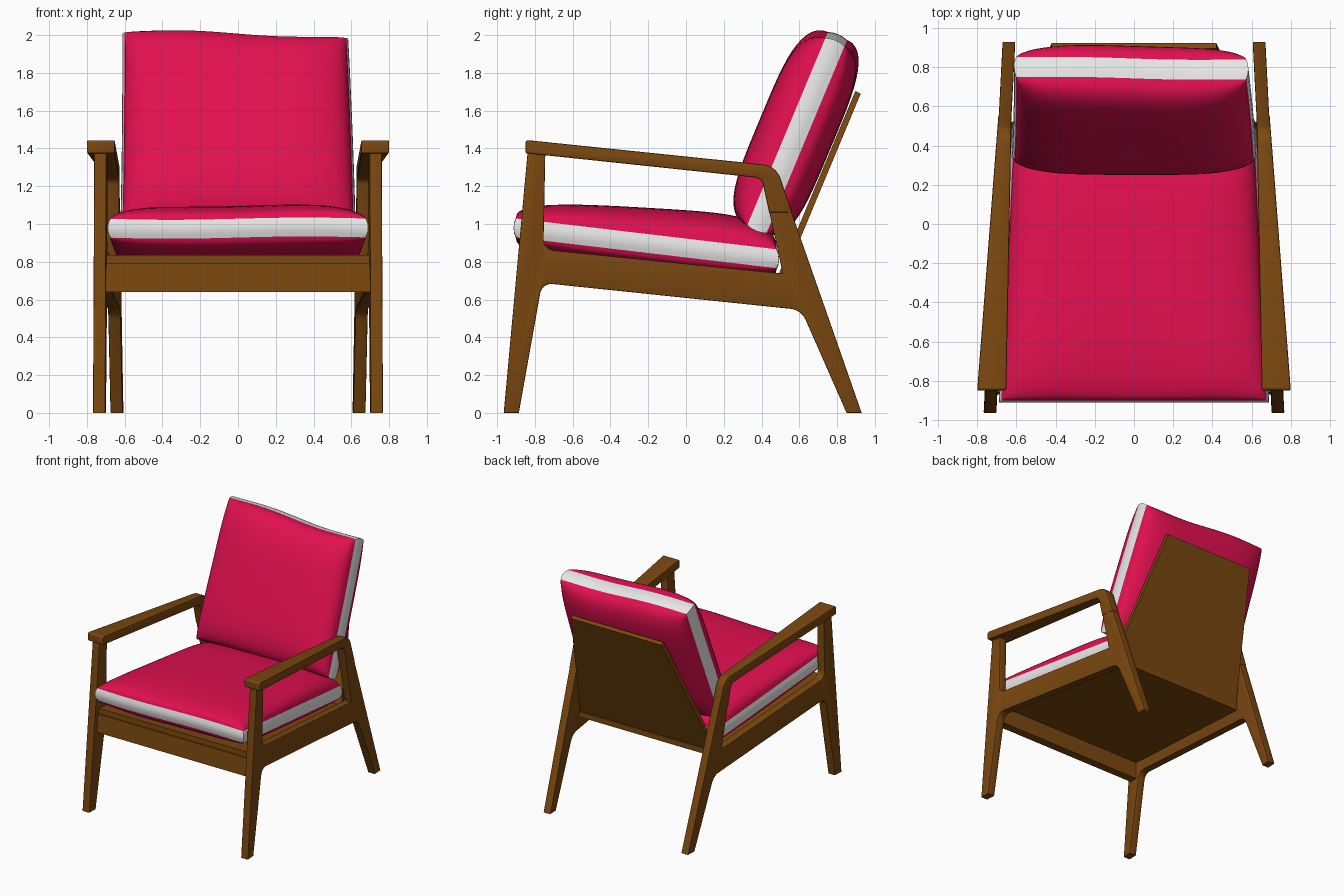
import bpy, bmesh, math
from mathutils import Vector

if "Cube" in bpy.data.objects:
    bpy.data.objects.remove(bpy.data.objects["Cube"])


def material(name, rgb):
    m = bpy.data.materials.new(name)
    m.diffuse_color = (*rgb, 1)
    m.use_nodes = True
    m.node_tree.nodes["Principled BSDF"].inputs["Base Color"].default_value = m.diffuse_color
    return m


WOOD = material("brown wood", (0.20, 0.065, 0.005))
RED = material("crimson fabric", (0.75, 0.005, 0.08))
WHITE = material("white piping", (0.8, 0.8, 0.8))


def finish(name, bm, mats, angle=35):
    bmesh.ops.recalc_face_normals(bm, faces=bm.faces)
    me = bpy.data.meshes.new(name)
    bm.to_mesh(me)
    bm.free()
    for m in mats:
        me.materials.append(m)
    me.shade_smooth()
    me.set_sharp_from_angle(angle=math.radians(angle))
    ob = bpy.data.objects.new(name, me)
    bpy.context.collection.objects.link(ob)
    return ob


def rounded(points, n=7):
    """Polygon of (y, z, radius) with filleted corners."""
    out = []
    for i, (y, z, r) in enumerate(points):
        p = Vector((y, z))
        if r == 0:
            out.append(p)
            continue
        a = (Vector(points[i - 1][:2]) - p).normalized()
        b = (Vector(points[(i + 1) % len(points)][:2]) - p).normalized()
        half = a.angle(b) / 2
        c = p + (a + b).normalized() * r / math.sin(half)
        t = r / math.tan(half)
        s, e = p + a * t - c, p + b * t - c
        for k in range(n + 1):
            f = k / n
            d = (s * (1 - f) + e * f).normalized()
            out.append(c + d * r)
    return out


def profile_solid(name, loops, x_range, bevel):
    """Extrude side-view loops; x_range(y) gives the inner and outer x. Built on both sides."""
    cu = bpy.data.curves.new("profile", 'CURVE')
    cu.dimensions = '2D'
    cu.fill_mode = 'BOTH'
    cu.extrude = 1 - bevel * 20
    cu.bevel_depth = bevel
    cu.bevel_resolution = 1
    cu.offset = -bevel
    for loop in loops:
        sp = cu.splines.new('POLY')
        pts = rounded(loop)
        sp.points.add(len(pts) - 1)
        for q, p in zip(sp.points, pts):
            q.co = (p.x, p.y, 0, 1)
        sp.use_cyclic_u = True
    tmp = bpy.data.objects.new("profile", cu)
    bpy.context.collection.objects.link(tmp)
    bpy.context.view_layer.update()
    me = bpy.data.meshes.new_from_object(tmp.evaluated_get(bpy.context.evaluated_depsgraph_get()))
    top = max(v.co.z for v in me.vertices)
    flat = cu.extrude
    for side, label in ((1, "right"), (-1, "left")):
        bm = bmesh.new()
        bm.from_mesh(me)
        for v in bm.verts:
            y, z, w = v.co
            a, b = x_range(y)
            half = (b - a) / 2
            # keep the bevel's true size while rescaling the thickness
            s = math.copysign(half - (top - abs(w)), w) if abs(w) >= flat - 1e-5 else w * half
            v.co = (side * ((a + b) / 2 + s), y, z)
        bmesh.ops.remove_doubles(bm, verts=bm.verts, dist=1e-5)
        finish(label + "_" + name, bm, [WOOD])
    bpy.data.objects.remove(tmp)
    bpy.data.meshes.remove(me)


# Side frames: legs and rail in one piece with an opening, splayed toward the front
outer = [(-0.965, 0, 0), (-0.885, 0, 0), (-0.762, 0.688, 0.06), (0.61, 0.545, 0.10),
         (0.85, 0, 0), (0.93, 0, 0), (0.476, 1.30, 0.11), (-0.835, 1.42, 0)]
inner = [(-0.745, 1.365, 0), (0.402, 1.243, 0.05), (0.512, 0.738, 0), (-0.755, 0.866, 0.06)]


def frame_x(y):
    c = 0.733 - 0.051 * (y + 0.92)
    return c - 0.0325, c + 0.0325


profile_solid("side_frame", [outer, inner], frame_x, 0.005)

# Armrests: wide at the front, tapering and bending down into the back legs
arm = [(-0.85, 1.375, 0.01), (0.40, 1.243, 0.05), (0.44, 1.06, 0), (0.562, 1.06, 0),
       (0.478, 1.308, 0.11), (-0.85, 1.445, 0.015)]
profile_solid("armrest", [arm],
              lambda y: (0.652 - 0.019 * (y + 0.84), 0.80 - 0.077 * (y + 0.84)), 0.008)


def slab(name, a, b):
    """Solid between two matching quads."""
    bm = bmesh.new()
    va = [bm.verts.new(p) for p in a]
    vb = [bm.verts.new(p) for p in b]
    bm.faces.new(va)
    bm.faces.new(vb)
    for i in range(4):
        j = (i + 1) % 4
        bm.faces.new((va[i], va[j], vb[j], vb[i]))
    finish(name, bm, [WOOD])


def sheet(w0, y0, z0, w1, y1, z1):
    return [(-w0, y0, z0), (w0, y0, z0), (w1, y1, z1), (-w1, y1, z1)]


# Front rail, seat board and tapered back board
slab("front_rail", sheet(0.71, -0.87, 0.64, 0.71, -0.80, 0.64),
     sheet(0.71, -0.86, 0.79, 0.71, -0.80, 0.79))
slab("seat_board", sheet(0.71, -0.85, 0.788, 0.64, 0.52, 0.655),
     sheet(0.71, -0.85, 0.835, 0.64, 0.52, 0.70))
slab("back_board", sheet(0.63, 0.50, 0.67, 0.42, 0.925, 1.69),
     sheet(0.63, 0.47, 0.685, 0.42, 0.897, 1.705))


def cushion(name, place, band, up, down, power, n=28, rows=4):
    """Pillow with puffed faces and a plain side band; place(u, v, h) gives the position."""
    bm = bmesh.new()
    t = [math.sin(math.pi / 2 * (2 * i / n - 1)) for i in range(n + 1)]

    def puff(u, v):
        return max(0, (1 - u ** 4) * (1 - v ** 4)) ** power

    # puffed front and back faces
    for sign, amount in ((1, up), (-1, down)):
        g = [[bm.verts.new(place(u, v, sign * (band + amount * puff(u, v)))) for v in t] for u in t]
        for i in range(n):
            for j in range(n):
                bm.faces.new((g[i][j], g[i + 1][j], g[i + 1][j + 1], g[i][j + 1]))
    # side band, slightly bulged
    ring = ([(u, -1) for u in t[:-1]] + [(1, v) for v in t[:-1]]
            + [(u, 1) for u in t[:0:-1]] + [(-1, v) for v in t[:0:-1]])
    walls = []
    for k in range(rows + 1):
        s = 1 - 2 * k / rows
        f = 1 + 0.018 * (1 - s * s)
        walls.append([bm.verts.new(place(u * f, v * f, s * band)) for u, v in ring])
    m = len(ring)
    for k in range(rows):
        for i in range(m):
            j = (i + 1) % m
            face = bm.faces.new((walls[k][i], walls[k][j], walls[k + 1][j], walls[k + 1][i]))
            face.material_index = 1
    bmesh.ops.remove_doubles(bm, verts=bm.verts, dist=1e-5)
    finish(name, bm, [RED, WHITE], 75)


def seat_place(u, v, h):
    y = -0.21 + 0.69 * v
    if h > 0.05:
        h = 0.05 + (h - 0.05) * (1 + 0.3 * v - 0.12 * math.cos(3 * u) * (v < 0) * v * v)
    w = 0.645 - 0.032 * v
    return (u * w, y, 0.872 - 0.118 * y + h + 0.006 * math.sin(3 * u))


def back_place(u, v, h):
    # lean along the back board; the top right corner sags a little
    top = (v + 1) / 2
    d = 0.545 * v - 0.022 * u * top + 0.008 * math.cos(4 * u + 1.6) * top
    y = 0.585 + 0.385 * d - 0.923 * h
    z = 1.475 + 0.923 * d + 0.385 * h
    return (u * (0.612 - 0.024 * top) - 0.014 * top * top, y, z)


# Cushions
cushion("seat_cushion", seat_place, 0.05, 0.135, 0.085, 0.42)
cushion("back_cushion", back_place, 0.055, 0.155, 0.14, 0.42)
